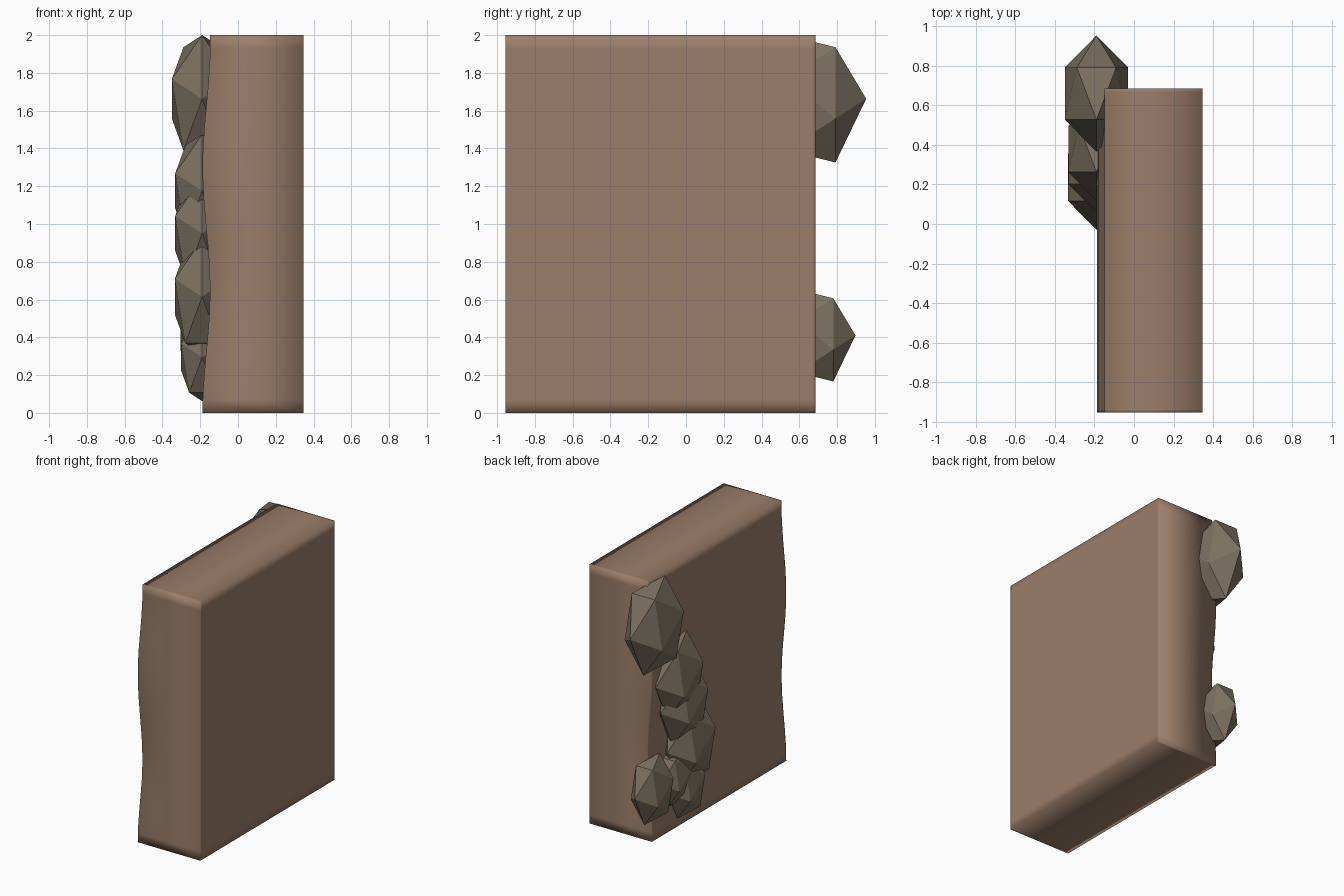
import bpy
import bmesh
import math
from mathutils import Matrix, Vector

cube = bpy.data.objects.get("Cube")
if cube:
    bpy.data.objects.remove(cube, do_unlink=True)


def make_material(name, rgb):
    mat = bpy.data.materials.new(name)
    mat.use_nodes = True
    color = (*rgb, 1.0)
    mat.diffuse_color = color
    shader = mat.node_tree.nodes["Principled BSDF"]
    shader.inputs["Base Color"].default_value = color
    shader.inputs["Roughness"].default_value = 0.9
    return mat


def make_object(name, bm, mat):
    bmesh.ops.recalc_face_normals(bm, faces=bm.faces)
    mesh = bpy.data.meshes.new(name)
    bm.to_mesh(mesh)
    bm.free()
    mesh.materials.append(mat)
    obj = bpy.data.objects.new(name, mesh)
    bpy.context.collection.objects.link(obj)
    return obj


clay = make_material("clay_brown", (0.33, 0.21, 0.145))
stone = make_material("stone_grey", (0.20, 0.165, 0.12))

# Slab size
RIGHT, LEFT = 0.347, -0.168
FRONT, BACK = -0.955, 0.685
HEIGHT = 2.0


def slice_box(bm, axis, positions):
    """Add edge loops across the box at the given positions."""
    normal = Vector((0, 0, 0))
    normal[axis] = 1
    for p in positions:
        geom = bm.verts[:] + bm.edges[:] + bm.faces[:]
        bmesh.ops.bisect_plane(bm, geom=geom, plane_co=normal * p, plane_no=normal)


def build_slab():
    bm = bmesh.new()
    size = Vector((RIGHT - LEFT, BACK - FRONT, HEIGHT))
    center = Vector(((RIGHT + LEFT) / 2, (BACK + FRONT) / 2, HEIGHT / 2))
    bmesh.ops.create_cube(bm, size=1, matrix=Matrix.LocRotScale(center, None, size))

    # Support loops near the ends and rows for the wavy side
    rows = 16
    slice_box(bm, 2, [0.07] + [HEIGHT * i / rows for i in range(1, rows)] + [HEIGHT - 0.07])
    slice_box(bm, 1, [FRONT + 0.015, BACK - 0.015])
    slice_box(bm, 0, [0.1])

    # Gentle vertical wave on the rocky side
    for v in bm.verts:
        if v.co.x < LEFT + 0.01:
            v.co.x = LEFT - 0.02 * math.cos(math.tau * (v.co.z / 1.3 - 1))

    # Soft shading that rolls over the edges
    for f in bm.faces:
        f.smooth = True
    return make_object("wavy_slab", bm, clay)


def build_rock(name, y, z, radius):
    """Flat-faced stone, narrow across, tall, with a point to front and back."""
    bm = bmesh.new()
    bmesh.ops.create_icosphere(bm, subdivisions=1, radius=radius)
    for v in bm.verts:
        a, b, c = v.co
        v.co = (-0.19 - 0.5 * b, y - 0.78 * c, z + a)
    return make_object(name, bm, stone)


build_slab()

# Stones climbing the back corner
build_rock("top_rock", 0.66, 1.663, 0.377)
build_rock("upper_rock", 0.38, 1.175, 0.335)
build_rock("middle_rock", 0.32, 0.95, 0.335)
build_rock("lower_rock", 0.236, 0.615, 0.34)
build_rock("base_rock", 0.285, 0.295, 0.26)
build_rock("gap_rock", 0.41, 0.40, 0.225)
build_rock("corner_rock", 0.685, 0.41, 0.272)
